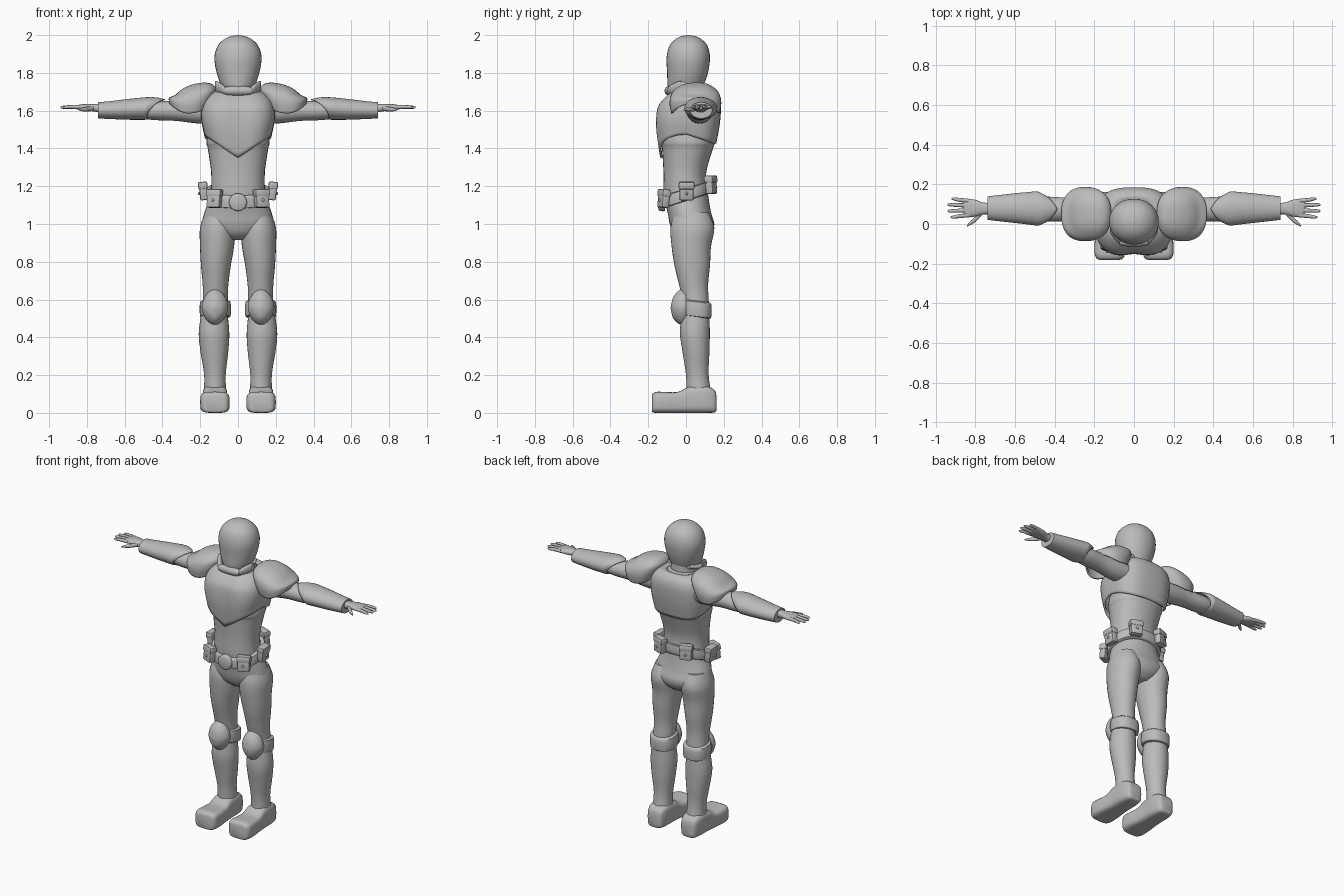
import bpy, bmesh, math
from mathutils import Vector, Matrix

grey = bpy.data.materials.new("plain_grey")
grey.diffuse_color = (0.5, 0.5, 0.5, 1)
AXES = {'z': (Vector((1, 0, 0)), Vector((0, 1, 0))),
        'x': (Vector((0, 1, 0)), Vector((0, 0, 1))),
        'y': (Vector((1, 0, 0)), Vector((0, 0, 1)))}


def finish(name, bm, mirror=False, angle=40, shell=0):
    bmesh.ops.recalc_face_normals(bm, faces=bm.faces)
    me = bpy.data.meshes.new(name)
    bm.to_mesh(me)
    bm.free()
    ob = bpy.data.objects.new(name, me)
    bpy.context.collection.objects.link(ob)
    me.materials.append(grey)
    if shell:
        s = ob.modifiers.new("shell", 'SOLIDIFY')
        s.thickness, s.offset = shell, -1
    if mirror:
        ob.modifiers.new("mirror", 'MIRROR').use_mirror_merge = False
    bpy.context.view_layer.objects.active = ob
    ob.select_set(True)
    bpy.ops.object.shade_smooth_by_angle(angle=math.radians(angle))
    ob.select_set(False)
    return ob


def smooth_rings(rings, steps):
    """Catmull-Rom interpolation of ring values."""
    out = []
    for i in range(len(rings) - 1):
        p = [rings[max(0, min(len(rings) - 1, i + k))] for k in (-1, 0, 1, 2)]
        for s in range(steps):
            t = s / steps
            out.append([0.5 * (2 * b + (c - a) * t + (2 * a - 5 * b + 4 * c - d) * t * t
                        + (3 * b - a - 3 * c + d) * t ** 3) for a, b, c, d in zip(*p)])
    return out + [list(rings[-1])]


def loft(name, rings, axis='z', exp=2.0, n=32, steps=4, warp=None, caps=(True, True), **kw):
    """Skin superellipse rings (x, y, z, radius_u, radius_v) across an axis."""
    u, v = AXES[axis]
    bm = bmesh.new()
    loops = []
    for x, y, z, ru, rv in smooth_rings(rings, steps):
        loop = []
        for k in range(n):
            a = 2 * math.pi * k / n
            c, s = math.cos(a), math.sin(a)
            p = Vector((x, y, z)) + u * (math.copysign(abs(c) ** (2 / exp), c) * ru) \
                + v * (math.copysign(abs(s) ** (2 / exp), s) * rv)
            loop.append(bm.verts.new(warp(p) if warp else p))
        loops.append(loop)
    for a, b in zip(loops, loops[1:]):
        for k in range(n):
            bm.faces.new((a[k], a[(k + 1) % n], b[(k + 1) % n], b[k]))
    if caps[0]:
        bm.faces.new(loops[0])
    if caps[1]:
        bm.faces.new(loops[-1])
    return finish(name, bm, **kw)


# Head and neck
loft("head", [(0, -.01, 1.685, .06, .075), (0, -.003, 1.73, .088, .094), (0, .008, 1.80, .113, .108),
              (0, .012, 1.88, .125, .115), (0, .013, 1.94, .109, .102), (0, .013, 1.975, .077, .073),
              (0, .013, 1.993, .042, .040), (0, .013, 2.0, .003, .003)], exp=2.1)
loft("neck", [(0, .025, 1.60, .09, .085), (0, .02, 1.68, .08, .078), (0, .02, 1.78, .075, .075)])
loft("collar", [(0, .025, 1.66, .08, .078), (0, .025, 1.665, .098, .096),
                (0, .025, 1.685, .098, .096), (0, .025, 1.692, .078, .076)],
     warp=lambda p: p + Vector((0, 0, .12 * (p.y - .025))))

# Breathing mask: centre bar, side canisters and hose behind
loft("mask_centre", [(x, -.088, 1.705, r, r) for x, r in
                     ((-.075, .014), (-.065, .02), (-.03, .025), (.03, .025), (.065, .02), (.075, .014))], 'x')
loft("mask_canister", [(.062, -.085, 1.70, .018, .020), (.085, -.065, 1.715, .026, .026),
                       (.108, -.035, 1.725, .028, .030), (.122, -.018, 1.733, .020, .024)], 'x', mirror=True)
loft("mask_hose", [(.105, -.04, 1.722, .016, .016), (.10, .02, 1.728, .014, .014),
                   (.07, .075, 1.738, .012, .012)], 'y', n=16, mirror=True)

# Torso and hips
loft("torso", [(0, .01, 1.64, .12, .12), (0, .01, 1.45, .165, .143), (0, .008, 1.40, .16, .135),
               (0, -.006, 1.27, .142, .113), (0, 0, 1.15, .147, .118), (0, .018, 1.06, .178, .115),
               (0, .032, 1.00, .185, .118), (0, .035, .95, .13, .10), (0, .035, .915, .05, .06)], exp=2.2)


# Breastplate with pointed lower front
def chest_shape(p):
    fade = max(0, min(1, (1.60 - p.z) / .125))
    front = max(0, min(1, -p.y / .08))
    back = max(0, min(1, p.y / .15))
    drop = front * .125 * max(0, 1 - abs(p.x) / .19) + back * .05
    groove = .014 * math.exp(-(p.x / .055) ** 2) * front
    return p + Vector((0, groove, -drop * fade))


loft("breastplate", [(0, .005, 1.475, .178, .155), (0, .007, 1.55, .194, .172), (0, .015, 1.62, .192, .170),
                     (0, .028, 1.67, .168, .146), (0, .032, 1.70, .125, .112), (0, .03, 1.695, .09, .085)],
     exp=2.8, n=48, warp=chest_shape, caps=(False, False), shell=.012)


# Shoulder pads, lowest at front and back, arched over the arm
def pad_shape(p):
    fade = max(0, min(1, (1.70 - p.z) / .11))
    d = (p.x - .235) / .125
    lift = .075 * max(0, d) ** 2 + .05 * max(0, -d) ** 2
    return p + Vector((.025 * fade, 0, lift * fade - .16 * (p.x - .235) * (1 - fade)))


loft("shoulder_pad", [(.23, .05, 1.585, .108, .128), (.232, .05, 1.64, .120, .137), (.225, .05, 1.69, .113, .125),
                      (.215, .052, 1.725, .078, .085), (.21, .055, 1.739, .035, .04), (.21, .055, 1.741, .002, .002)],
     exp=2.4, n=40, warp=pad_shape, caps=(False, True), shell=.01, mirror=True)

# Arms
loft("upper_arm", [(.12, .072, 1.60, .07, .068), (.22, .072, 1.597, .068, .064), (.33, .073, 1.60, .060, .054),
                   (.44, .076, 1.60, .062, .050), (.50, .078, 1.602, .055, .045)], 'x', mirror=True)


def cuff_shape(p):
    fade = max(0, min(1, (.50 - p.x) / .12))
    return p + Vector((fade * (.048 - .75 * (p.z - 1.605) + .5 * abs(p.y - .075)), 0, 0))


loft("forearm_guard", [(.38, .076, 1.607, .074, .054), (.46, .078, 1.612, .087, .060), (.58, .08, 1.607, .077, .055),
                       (.68, .08, 1.603, .066, .047), (.74, .08, 1.602, .059, .043)],
     'x', warp=cuff_shape, caps=(False, True), shell=.006, mirror=True)

# Hands
loft("palm", [(.72, .078, 1.612, .030, .024), (.76, .078, 1.615, .030, .020), (.80, .08, 1.618, .042, .018),
              (.845, .08, 1.618, .046, .013), (.86, .08, 1.618, .040, .009)], 'x', exp=2.4, n=20, mirror=True)
for label, y, tip in (("index", .045, .925), ("middle", .069, .94), ("ring", .093, .94), ("little", .116, .92)):
    dy = (y - .08) * .3
    loft(label + "_finger", [(.83, y, 1.619, .011, .011), (.88, y + dy * .5, 1.62, .010, .010),
                             (tip - .012, y + dy, 1.618, .008, .008), (tip, y + dy, 1.617, .003, .003)],
         'x', n=12, steps=3, mirror=True)
loft("thumb", [(.765, .062, 1.612, .016, .014), (.80, .025, 1.608, .014, .012),
               (.825, .005, 1.606, .010, .009), (.842, -.010, 1.605, .004, .004)], 'x', n=12, mirror=True)

# Legs
loft("leg", [(.11, .03, 1.06, .065, .09), (.108, .034, .98, .093, .116), (.111, .028, .88, .09, .104),
             (.117, .033, .78, .079, .094), (.119, .040, .68, .068, .077), (.12, .05, .60, .066, .070),
             (.125, .05, .52, .071, .074), (.127, .047, .42, .081, .079), (.125, .053, .32, .073, .071),
             (.122, .06, .20, .057, .060), (.122, .07, .09, .060, .066)], mirror=True)

# Knee strap and pad
loft("knee_strap", [(.12, .056, .508, .066, .066), (.12, .056, .512, .080, .077), (.12, .056, .55, .083, .080),
                    (.12, .056, .588, .080, .077), (.12, .056, .594, .066, .066)], exp=2.3, steps=2, mirror=True,
     warp=lambda p: p + Vector((0, 0, -.12 * (p.y - .05))))
loft("knee_pad", [(.122, .0, .56, .067, .092), (.122, -.025, .56, .070, .095), (.122, -.052, .558, .056, .076),
                  (.122, -.071, .556, .034, .048), (.122, -.081, .555, .003, .004)],
     'y', exp=1.75, mirror=True)

# Boots
loft("boot", [(.122, .162, .05, .035, .035), (.122, .150, .062, .052, .060), (.122, .10, .072, .064, .072),
              (.122, .02, .070, .066, .070), (.122, -.04, .056, .070, .056), (.122, -.10, .055, .077, .055),
              (.122, -.15, .056, .077, .056), (.122, -.174, .053, .066, .051), (.122, -.181, .050, .050, .040)],
     'y', exp=4, mirror=True, angle=50, warp=lambda p: Vector((p.x, p.y, max(p.z, 0))))

# Belt rising toward the back, with round buckle
loft("belt", [(0, 0, 1.122, .150, .118), (0, 0, 1.126, .166, .130), (0, 0, 1.155, .168, .132),
              (0, 0, 1.184, .164, .129), (0, 0, 1.188, .150, .118)], exp=2.3, steps=2,
     warp=lambda p: p + Vector((0, 0, .32 * p.y)))
loft("buckle", [(0, -.11, 1.115, .047, .047), (0, -.138, 1.115, .047, .047), (0, -.146, 1.115, .036, .036),
                (0, -.150, 1.115, .003, .003)], 'y', steps=2)


# Belt pouches: box, overhanging flap and stud
def pouch(name, loc, turn, tilt):
    m = Matrix.Translation(loc) @ Matrix.Rotation(math.radians(turn), 4, 'Z') \
        @ Matrix.Rotation(math.radians(tilt), 4, 'X')
    bm = bmesh.new()
    for size, off in (((.076, .042, .092), (0, 0, 0)), ((.084, .050, .040), (0, 0, .032))):
        r = bmesh.ops.create_cube(bm, matrix=Matrix.Translation(off) @ Matrix.Diagonal((*size, 1)))
        edges = list({e for vert in r['verts'] for e in vert.link_edges})
        bmesh.ops.bevel(bm, geom=edges, offset=.009, segments=2, affect='EDGES', profile=.5)
    bmesh.ops.create_uvsphere(bm, u_segments=12, v_segments=8, radius=.008,
                              matrix=Matrix.Translation((0, -.022, -.008)))
    bm.transform(m)
    finish(name, bm, mirror=True)


pouch("front_pouch", (.125, -.118, 1.132), 22, -6)
pouch("side_pouch", (.183, .003, 1.172), 90, 6)
pouch("back_pouch", (.095, .133, 1.205), 160, -4)
